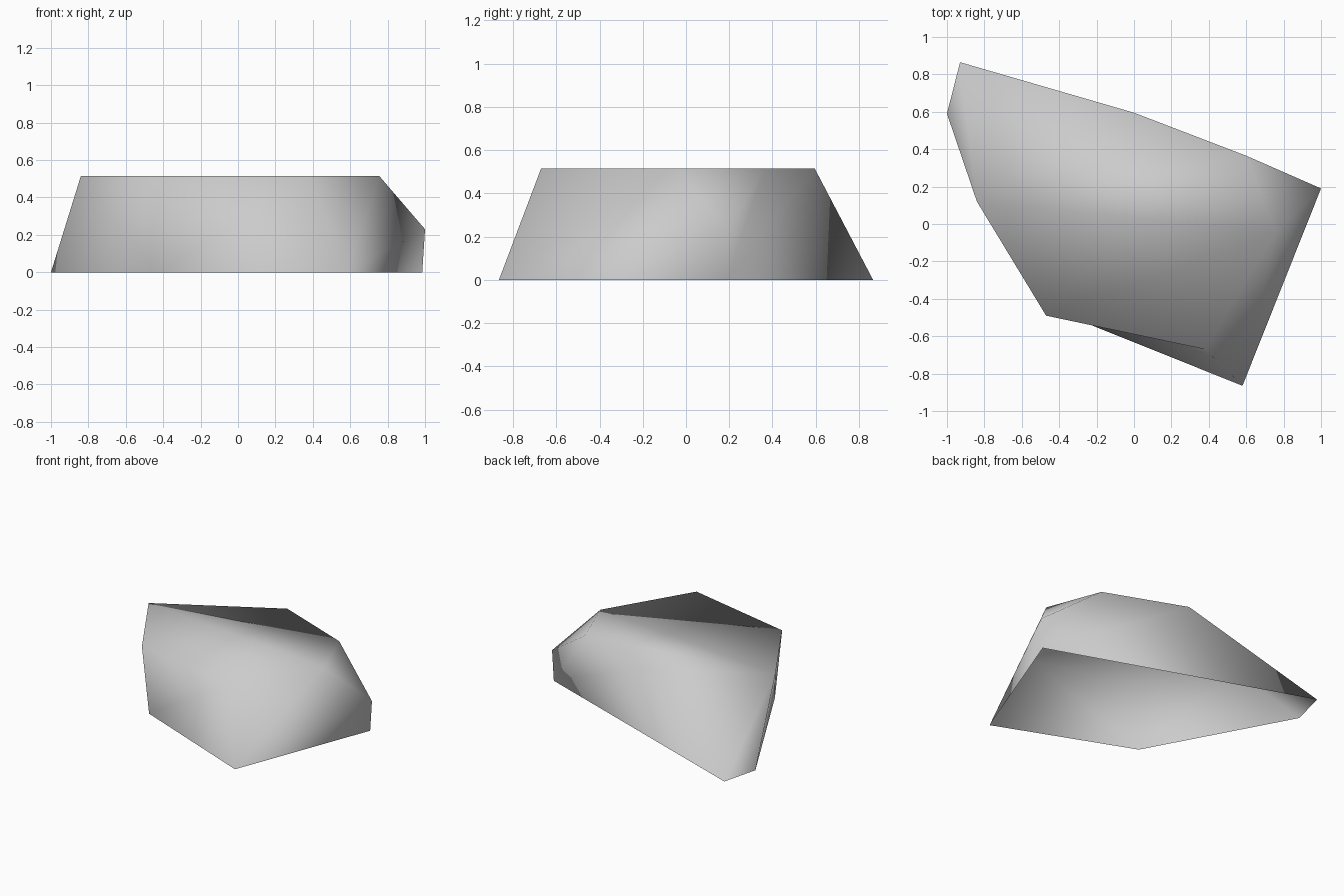
import bpy
import bmesh

cube = bpy.data.objects.get("Cube")
if cube:
    bpy.data.objects.remove(cube, do_unlink=True)

HEIGHT = 0.515

# Outlines of the flat top and the open base, plus one jutting side corner
top = [(-0.84, 0.12), (-0.47, -0.49), (0.38, -0.67), (0.755, -0.046), (0.6, 0.365), (0, 0.595)]
base = [(-0.93, 0.865), (-1, 0.59), (-0.43, -0.46), (0.58, -0.865), (0.985, 0.19)]
side_corner = (1, 0.19, 0.23)

# Stone: faceted block wrapped around the outlines
bm = bmesh.new()
top_verts = [bm.verts.new((x, y, HEIGHT)) for x, y in top]
base_verts = [bm.verts.new((x, y, 0)) for x, y in base]
bm.verts.new(side_corner)
bmesh.ops.convex_hull(bm, input=bm.verts[:])
bmesh.ops.dissolve_limit(bm, angle_limit=0.01, verts=bm.verts[:], edges=bm.edges[:])
bmesh.ops.recalc_face_normals(bm, faces=bm.faces[:])

# Hollow underside
underside = [f for f in bm.faces if all(v.co.z < 0.01 for v in f.verts)]
bmesh.ops.delete(bm, geom=underside, context='FACES_ONLY')

# Crease the front inward, from the left foot up to the top corner
front_ridge = bm.edges.get((top_verts[1], base_verts[3]))
if front_ridge:
    bmesh.ops.rotate_edges(bm, edges=[front_ridge], use_ccw=True)

# Split the top into a middle strip and two end pieces
for a, b in ((0, 4), (1, 3)):
    bmesh.ops.connect_verts(bm, verts=[top_verts[a], top_verts[b]])

# Soft shading over the whole stone
for face in bm.faces:
    face.smooth = True

mesh = bpy.data.meshes.new("stone_block")
bm.to_mesh(mesh)
bm.free()
stone = bpy.data.objects.new("stone_block", mesh)
bpy.context.collection.objects.link(stone)

# Plain grey stone colour
grey = bpy.data.materials.new("stone_grey")
grey.use_nodes = True
colour = (0.6, 0.6, 0.6, 1)
grey.diffuse_color = colour
grey.node_tree.nodes["Principled BSDF"].inputs["Base Color"].default_value = colour
mesh.materials.append(grey)
